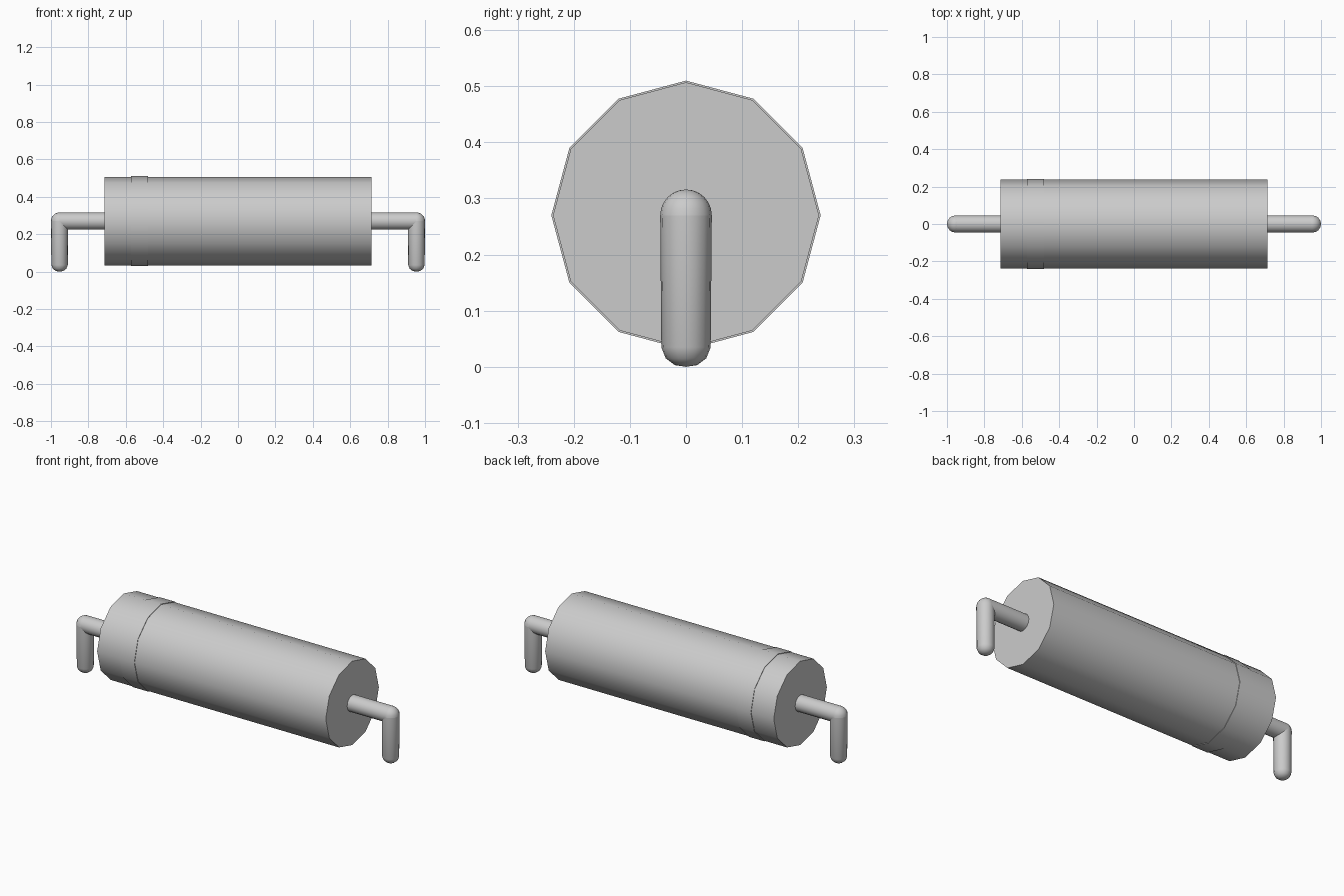
import bpy, bmesh
from math import radians, pi
from mathutils import Matrix, Vector

old = bpy.data.objects.get("Cube")
if old:
    bpy.data.objects.remove(old, do_unlink=True)

AXIS_Z = 0.27
LEAD_X = 0.954
LEAD_R = 0.046

grey = bpy.data.materials.new("plain grey")
grey.use_nodes = True
grey.diffuse_color = (0.6, 0.6, 0.6, 1)
grey.node_tree.nodes["Principled BSDF"].inputs["Base Color"].default_value = (0.6, 0.6, 0.6, 1)


def finish(name, bm, angle):
    bmesh.ops.recalc_face_normals(bm, faces=bm.faces)
    mesh = bpy.data.meshes.new(name)
    bm.to_mesh(mesh)
    bm.free()
    mesh.materials.append(grey)
    obj = bpy.data.objects.new(name, mesh)
    bpy.context.collection.objects.link(obj)
    bpy.ops.object.select_all(action="DESELECT")
    obj.select_set(True)
    bpy.context.view_layer.objects.active = obj
    bpy.ops.object.shade_smooth_by_angle(angle=radians(angle))
    return obj


def along_x(bm, x0, x1, radius, sides):
    place = Matrix.Translation(((x0 + x1) / 2, 0, AXIS_Z)) @ Matrix.Rotation(pi / 2, 4, "Y")
    bmesh.ops.create_cone(bm, cap_ends=True, segments=sides, radius1=radius,
                          radius2=radius, depth=abs(x1 - x0), matrix=place)


# Twelve-sided body and the thin band near one end
for name, x0, x1, radius in (("body", -0.714, 0.714, 0.237),
                             ("polarity_band", -0.573, -0.48, 0.24)):
    bm = bmesh.new()
    along_x(bm, x0, x1, radius, 12)
    finish(name, bm, 40)


def lead(name, side):
    bm = bmesh.new()
    # Straight wire leaving the body
    along_x(bm, side * 0.70, side * LEAD_X, LEAD_R, 16)
    # Rounded elbow
    bmesh.ops.create_uvsphere(bm, u_segments=16, v_segments=12, radius=LEAD_R,
                              matrix=Matrix.Translation((side * LEAD_X, 0, AXIS_Z)))
    # Slightly tapered leg with a domed foot, spun from a profile
    profile = [(LEAD_R, AXIS_Z), (0.044, 0.035), (0.036, 0.015), (0.02, 0.003), (0, 0)]
    verts = [bm.verts.new((side * LEAD_X + r, 0, z)) for r, z in profile]
    edges = [bm.edges.new(pair) for pair in zip(verts, verts[1:])]
    bmesh.ops.spin(bm, geom=verts + edges, cent=Vector((side * LEAD_X, 0, 0)),
                   axis=(0, 0, 1), angle=2 * pi, steps=16, use_merge=True)
    bmesh.ops.remove_doubles(bm, verts=bm.verts, dist=0.0005)
    finish(name, bm, 50)


# Bent wire leads at both ends
lead("left_lead", 1)
lead("right_lead", -1)
